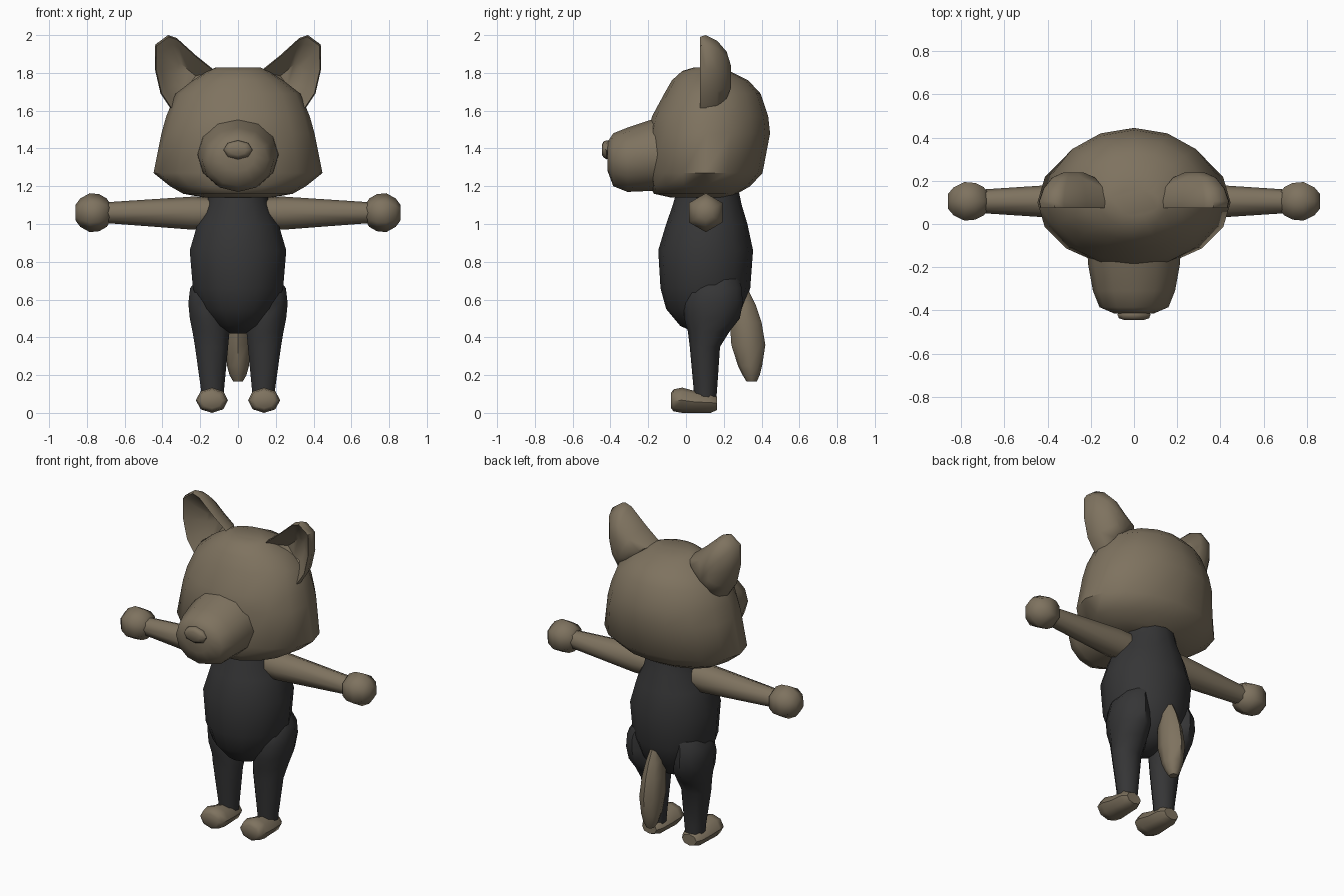
import bpy, bmesh
from math import cos, sin, pi, radians


def material(name, rgb):
    m = bpy.data.materials.new(name)
    m.diffuse_color = (*rgb, 1)
    return m


FUR = material("brown_fur", (0.21, 0.17, 0.115))
DARK = material("dark_suit", (0.036, 0.036, 0.037))


def skin(name, rings, mat, mirror=False, angle=50):
    """Join equal-length rings of points into a capped, smooth-shaded object."""
    bm = bmesh.new()
    loops = [[bm.verts.new(p) for p in ring] for ring in rings]
    n = len(loops[0])
    for a, b in zip(loops, loops[1:]):
        for i in range(n):
            j = (i + 1) % n
            bm.faces.new((a[i], a[j], b[j], b[i]))
    bm.faces.new(loops[0])
    bm.faces.new(loops[-1])
    bmesh.ops.recalc_face_normals(bm, faces=bm.faces)
    me = bpy.data.meshes.new(name)
    bm.to_mesh(me)
    bm.free()
    me.materials.append(mat)
    ob = bpy.data.objects.new(name, me)
    bpy.context.collection.objects.link(ob)
    bpy.context.view_layer.objects.active = ob
    ob.select_set(True)
    bpy.ops.object.shade_smooth_by_angle(angle=radians(angle))
    ob.select_set(False)
    if mirror:
        mod = ob.modifiers.new("Mirror", 'MIRROR')
        mod.use_mirror_merge = False
    return ob


def loft(name, axis, specs, mat, sides=8, **kw):
    """Each spec: position on axis, centre u, radius u, low v, high v, optional widest v."""
    rings = []
    for t, cu, ru, lo, hi, *mid in specs:
        m = mid[0] if mid else (lo + hi) / 2
        ring = []
        for i in range(sides):
            a = pi / 2 + 2 * pi * i / sides
            u = cu + ru * cos(a)
            v = m + sin(a) * ((hi - m) if sin(a) > 0 else (m - lo))
            ring.append({'x': (t, u, v), 'y': (u, t, v), 'z': (u, v, t)}[axis])
        rings.append(ring)
    return skin(name, rings, mat, **kw)


# Head with wide cheeks
loft("head", 'z', [
    (1.14, 0, 0.18, -0.08, 0.23, 0.10),
    (1.16, 0, 0.29, -0.17, 0.27, 0.10),
    (1.20, 0, 0.36, -0.19, 0.34, 0.10),
    (1.27, 0, 0.447, -0.20, 0.405, 0.10),
    (1.48, 0, 0.405, -0.20, 0.445, 0.11),
    (1.57, 0, 0.38, -0.18, 0.435, 0.11),
    (1.69, 0, 0.33, -0.115, 0.395, 0.12),
    (1.76, 0, 0.24, -0.075, 0.33, 0.12),
    (1.81, 0, 0.16, -0.02, 0.23, 0.11),
    (1.828, 0, 0.12, 0.04, 0.16, 0.10)], FUR, sides=16)

# Muzzle and nose
loft("muzzle", 'y', [
    (-0.08, 0, 0.22, 1.17, 1.58),
    (-0.19, 0, 0.212, 1.175, 1.55),
    (-0.31, 0, 0.19, 1.17, 1.51),
    (-0.385, 0, 0.16, 1.20, 1.48),
    (-0.415, 0, 0.09, 1.28, 1.435)], FUR, sides=12)
loft("nose", 'y', [
    (-0.39, 0, 0.06, 1.355, 1.435),
    (-0.42, 0, 0.077, 1.342, 1.443),
    (-0.436, 0, 0.07, 1.352, 1.437),
    (-0.445, 0, 0.045, 1.365, 1.42)], FUR)

# Ears: cupped shells built from one scaled outline
outline = [(0.12, 1.81), (0.22, 1.89), (0.325, 1.985), (0.37, 2.0), (0.438, 1.95),
           (0.44, 1.82), (0.41, 1.69), (0.35, 1.60), (0.23, 1.66)]


def ear_ring(scale, y, cx=0.28, cz=1.77):
    return [(cx + (x - cx) * scale, y, cz + (z - cz) * scale) for x, z in outline]


skin("ears", [ear_ring(0.35, 0.175), ear_ring(0.78, 0.105), ear_ring(0.96, 0.075),
              ear_ring(1.0, 0.105), ear_ring(0.87, 0.165), ear_ring(0.62, 0.215),
              ear_ring(0.3, 0.238)], FUR, mirror=True)

# Egg-shaped torso
loft("torso", 'z', [
    (0.42, 0, 0.04, 0.06, 0.15),
    (0.46, 0, 0.12, -0.03, 0.23),
    (0.55, 0, 0.20, -0.105, 0.305),
    (0.66, 0, 0.245, -0.135, 0.34),
    (0.86, 0, 0.262, -0.147, 0.355),
    (1.00, 0, 0.22, -0.105, 0.325),
    (1.10, 0, 0.17, -0.07, 0.295),
    (1.17, 0, 0.155, -0.05, 0.28)], DARK, sides=14)

# Legs with full thighs
loft("legs", 'z', [
    (0.07, 0.135, 0.06, 0.045, 0.16),
    (0.13, 0.135, 0.065, 0.04, 0.165),
    (0.35, 0.14, 0.092, 0.02, 0.18),
    (0.43, 0.143, 0.103, 0.01, 0.23),
    (0.50, 0.155, 0.105, -0.01, 0.285),
    (0.58, 0.165, 0.103, -0.01, 0.30),
    (0.66, 0.165, 0.093, 0.01, 0.295),
    (0.71, 0.15, 0.07, 0.06, 0.28)], DARK, sides=10, mirror=True)

# Feet
loft("feet", 'y', [
    (-0.08, 0.138, 0.055, 0.025, 0.105),
    (-0.065, 0.138, 0.078, 0.008, 0.125),
    (-0.02, 0.138, 0.085, 0.0, 0.134),
    (0.05, 0.138, 0.075, 0.0, 0.115),
    (0.13, 0.138, 0.07, 0.0, 0.11),
    (0.165, 0.138, 0.05, 0.015, 0.085)], FUR, mirror=True)

# Arms and six-sided hands
loft("arms", 'x', [
    (0.08, 0.105, 0.08, 0.975, 1.14),
    (0.24, 0.105, 0.085, 0.97, 1.145),
    (0.70, 0.105, 0.055, 1.005, 1.115)], FUR, mirror=True)
loft("hands", 'x', [(x, 0.105, r, 1.06 - r, 1.06 + r) for x, r in
     ((0.672, 0.04), (0.695, 0.075), (0.735, 0.098), (0.785, 0.103),
      (0.835, 0.075), (0.861, 0.04))], FUR, sides=6, mirror=True, angle=70)

# Hanging tail
loft("tail", 'z', [
    (0.166, 0, 0.025, 0.32, 0.375),
    (0.20, 0, 0.045, 0.30, 0.39),
    (0.25, 0, 0.058, 0.275, 0.403),
    (0.36, 0, 0.068, 0.24, 0.42),
    (0.48, 0, 0.06, 0.232, 0.40),
    (0.57, 0, 0.045, 0.24, 0.37),
    (0.65, 0, 0.025, 0.27, 0.33)], FUR)
